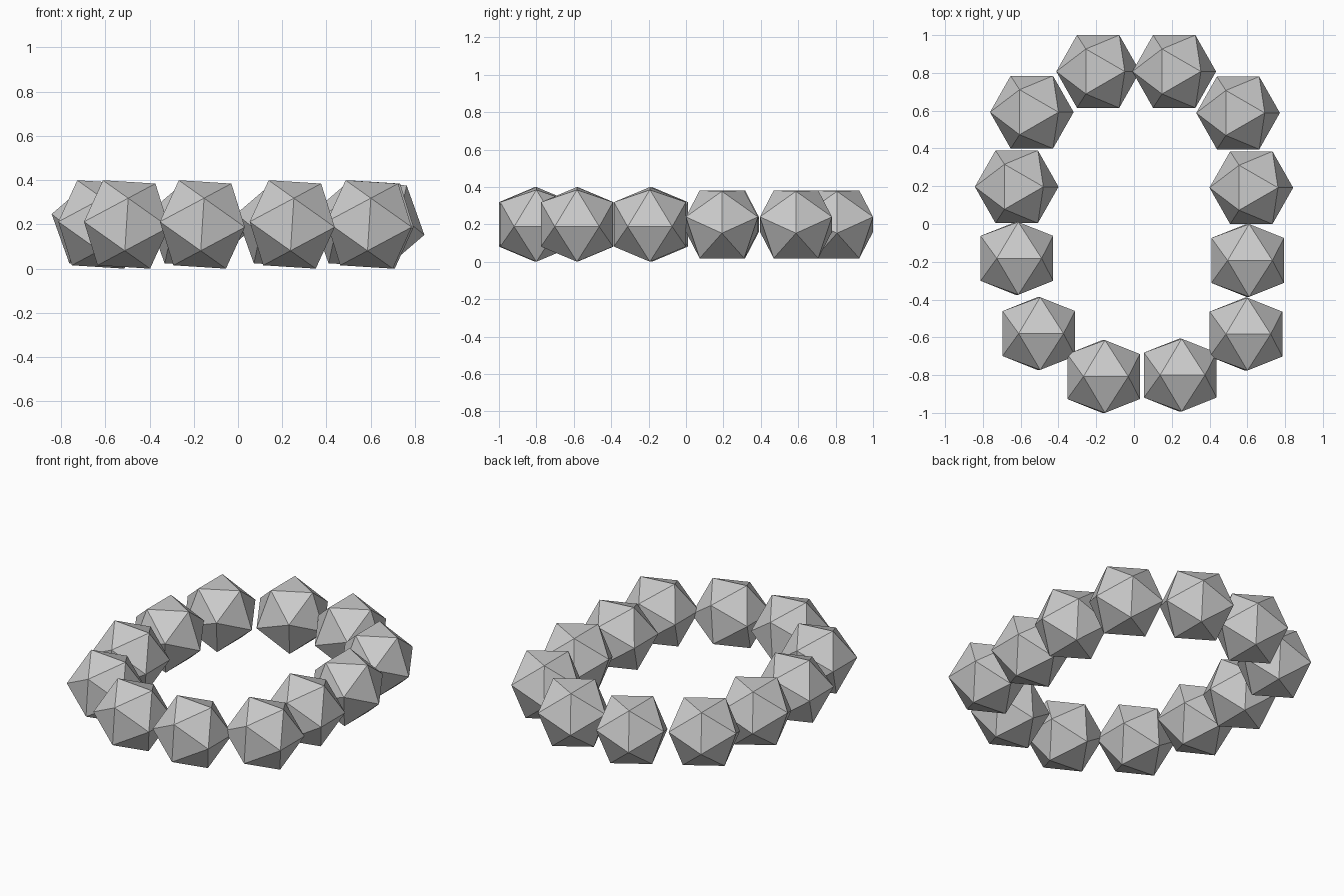
import bpy
from math import radians

if "Cube" in bpy.data.objects:
    bpy.data.objects.remove(bpy.data.objects["Cube"])

RADIUS = 0.2264
HEIGHT = 0.2

# Ring of low-poly beads: the back half and the front half share one tilt each
back_beads = [(-0.19, 0.8075), (0.213, 0.8075), (-0.541, 0.592),
              (0.551, 0.588), (-0.621, 0.197), (0.621, 0.192)]
front_beads = [(-0.62, -0.182), (0.602, -0.193), (-0.504, -0.58),
               (0.593, -0.583), (-0.161, -0.8075), (0.245, -0.80)]


def add_beads(name, centres, tilt):
    for i, (x, y) in enumerate(centres, 1):
        bpy.ops.mesh.primitive_ico_sphere_add(
            subdivisions=1, radius=RADIUS, location=(x, y, HEIGHT),
            rotation=(0, radians(tilt), 0))
        bpy.context.object.name = f"{name}_{i}"


add_beads("back_bead", back_beads, 38.6)
add_beads("front_bead", front_beads, -28.1)
